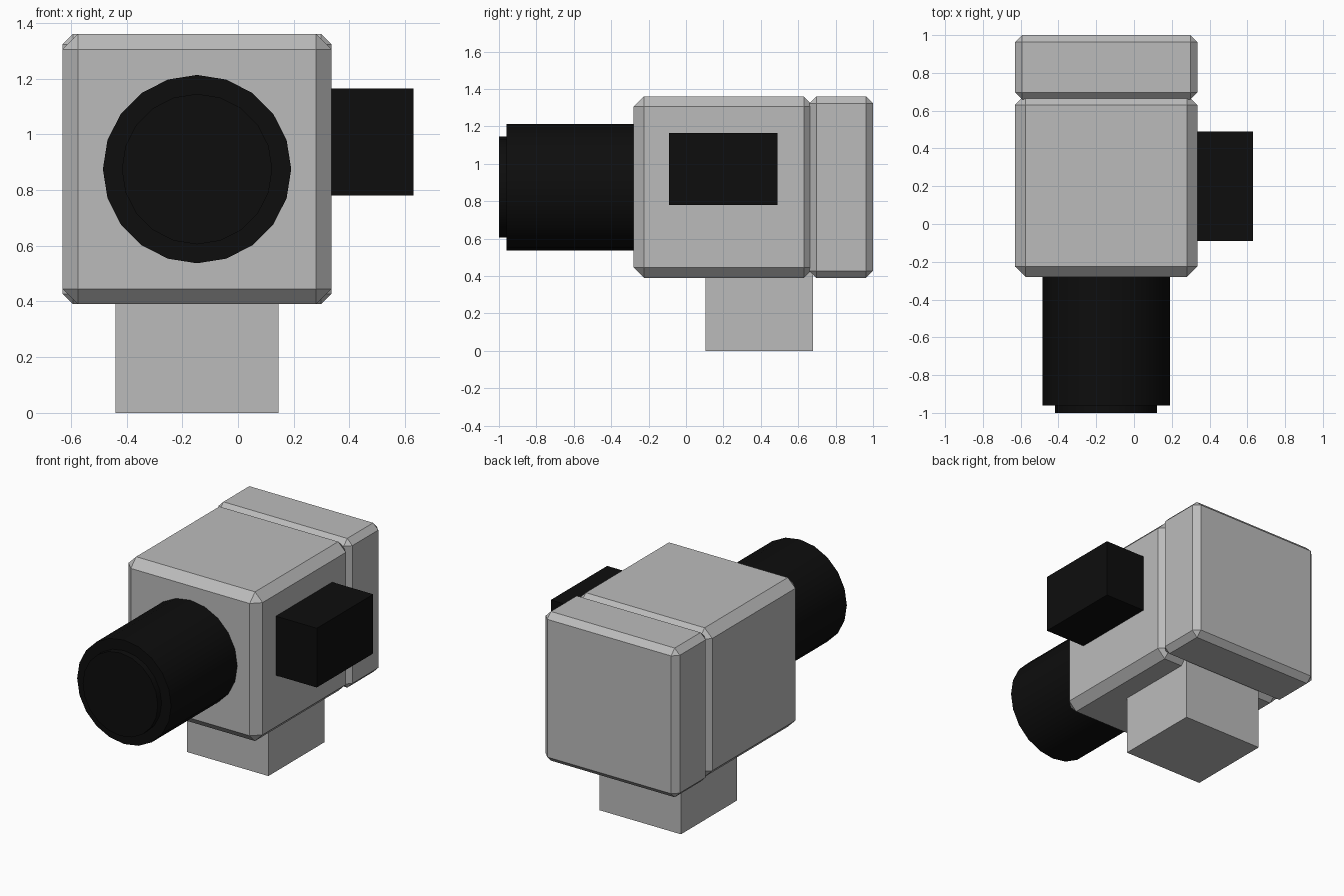
import bpy
import math

cube = bpy.data.objects.get("Cube")
if cube:
    bpy.data.objects.remove(cube, do_unlink=True)


def make_material(name, rgb):
    mat = bpy.data.materials.new(name)
    mat.use_nodes = True
    mat.diffuse_color = (*rgb, 1)
    mat.node_tree.nodes["Principled BSDF"].inputs["Base Color"].default_value = (*rgb, 1)
    return mat


grey = make_material("light grey", (0.5, 0.5, 0.5))
black = make_material("black", (0.004, 0.004, 0.004))


def box(name, low, high, mat, bevel=0):
    """Box between two corners, with optional chamfered edges."""
    bpy.ops.mesh.primitive_cube_add(size=1, location=[(a + b) / 2 for a, b in zip(low, high)])
    obj = bpy.context.object
    obj.name = name
    obj.scale = [b - a for a, b in zip(low, high)]
    bpy.ops.object.transform_apply(location=False, rotation=False, scale=True)
    obj.data.materials.append(mat)
    if bevel:
        mod = obj.modifiers.new("chamfer", 'BEVEL')
        mod.width = bevel
        mod.segments = 1
    return obj


def barrel(name, radius, front, back):
    """Twenty-sided cylinder lying along y on the lens axis."""
    bpy.ops.mesh.primitive_cylinder_add(
        vertices=20, radius=radius, depth=back - front,
        location=(-0.147, (front + back) / 2, 0.875), rotation=(math.pi / 2, 0, 0))
    obj = bpy.context.object
    obj.name = name
    obj.data.materials.append(black)
    bpy.ops.object.shade_smooth_by_angle(angle=math.radians(30))
    return obj


# Housing: main body and rear cover, meeting in a shallow groove
left, right, bottom, top = -0.63, 0.335, 0.39, 1.36
box("main_body", (left, -0.28, bottom), (right, 0.685, top), grey, 0.055)
box("rear_cover", (left, 0.66, bottom), (right, 1.0, top), grey, 0.037)

# Mounting foot and side connector
box("mounting_foot", (-0.44, 0.105, 0), (0.145, 0.68, 0.45), grey)
box("side_connector", (0.3, -0.09, 0.78), (0.63, 0.49, 1.165), black)

# Lens
barrel("lens_barrel", 0.338, -0.96, -0.25)
barrel("lens_front", 0.27, -1.0, -0.94)
